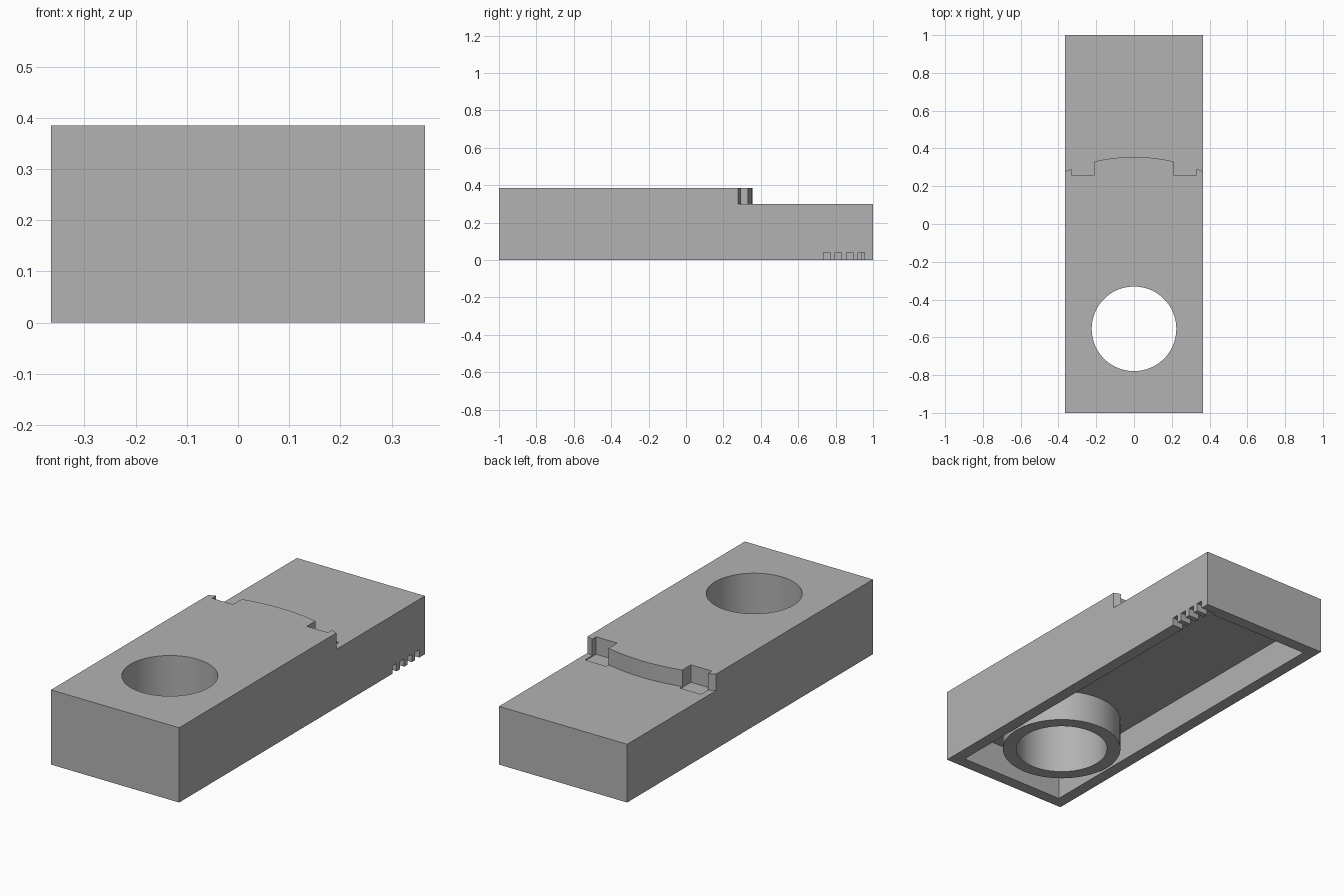
import bpy, math

old = bpy.data.objects.get("Cube")
if old:
    bpy.data.objects.remove(old, do_unlink=True)

# Main dimensions
HALF_W, HALF_L = 0.365, 1.0
TOP, STEP, CEILING, WALL = 0.385, 0.30, 0.16, 0.062
HOLE_Y, HOLE_R, TUBE_R, ARC_R = -0.555, 0.224, 0.29, 0.91

grey = bpy.data.materials.new("plain grey")
grey.use_nodes = True
colour = (0.45, 0.45, 0.45, 1)
grey.diffuse_color = colour
grey.node_tree.nodes["Principled BSDF"].inputs["Base Color"].default_value = colour


def prism(name, outline, z0, z1):
    """Extrude a counter-clockwise xy outline from z0 to z1."""
    n = len(outline)
    verts = [(x, y, z) for z in (z0, z1) for x, y in outline]
    faces = [tuple(reversed(range(n))), tuple(range(n, 2 * n))]
    faces += [(i, (i + 1) % n, n + (i + 1) % n, n + i) for i in range(n)]
    mesh = bpy.data.meshes.new(name)
    mesh.from_pydata(verts, [], faces)
    mesh.materials.append(grey)
    obj = bpy.data.objects.new(name, mesh)
    bpy.context.collection.objects.link(obj)
    return obj


def box(name, x0, x1, y0, y1, z0, z1):
    return prism(name, [(x0, y0), (x1, y0), (x1, y1), (x0, y1)], z0, z1)


def arc(radius, start, end, steps):
    """Points on a circle around the hole centre."""
    angles = [start + (end - start) * i / steps for i in range(steps + 1)]
    return [(radius * math.cos(a), HOLE_Y + radius * math.sin(a)) for a in angles]


def cylinder(name, radius, z0, z1):
    return prism(name, arc(radius, 0, math.tau, 96)[:-1], z0, z1)


def cut(target, cutter):
    cutter.hide_render = True
    mod = target.modifiers.new("cut", 'BOOLEAN')
    mod.operation = 'DIFFERENCE'
    mod.solver = 'EXACT'
    mod.object = cutter
    bpy.context.view_layer.objects.active = target
    bpy.ops.object.modifier_apply(modifier=mod.name)
    bpy.data.objects.remove(cutter, do_unlink=True)


body = box("body", -HALF_W, HALF_W, -HALF_L, HALF_L, 0, TOP)

# Underside cavity, leaving the tube standing around the hole
cavity = box("cavity_cutter", -HALF_W + WALL, HALF_W - WALL,
             -HALF_L + WALL, HALF_L - WALL, -0.1, CEILING)
cut(cavity, cylinder("tube_core", TUBE_R, -0.2, TOP))
cut(body, cavity)

# Round through hole
cut(body, cylinder("hole_cutter", HOLE_R, -0.2, TOP + 0.2))

# Lower rear deck behind a curved edge concentric with the hole
spread = math.asin((HALF_W + 0.03) / ARC_R)
edge = arc(ARC_R, math.pi / 2 + spread, math.pi / 2 - spread, 32)
x_end = edge[-1][0]
cut(body, prism("deck_cutter", edge + [(x_end, 1.2), (-x_end, 1.2)], STEP, TOP + 0.2))

# Rectangular pockets in the curved edge
for side in (-1, 1):
    x0, x1 = sorted((side * 0.21, side * 0.33))
    cut(body, box("pocket_cutter", x0, x1, 0.26, 0.35, STEP - 0.005, TOP + 0.2))

# Row of small vents through the left wall
for i in range(4):
    y = 0.735 + i * 0.0615
    cut(body, box("vent_cutter", HALF_W - WALL - 0.02, HALF_W + 0.1,
                  y, y + 0.035, -0.1, 0.04))

# Smooth the curved walls and keep the edges sharp
bpy.ops.object.select_all(action='DESELECT')
body.select_set(True)
bpy.context.view_layer.objects.active = body
bpy.ops.object.shade_smooth_by_angle(angle=math.radians(25))
